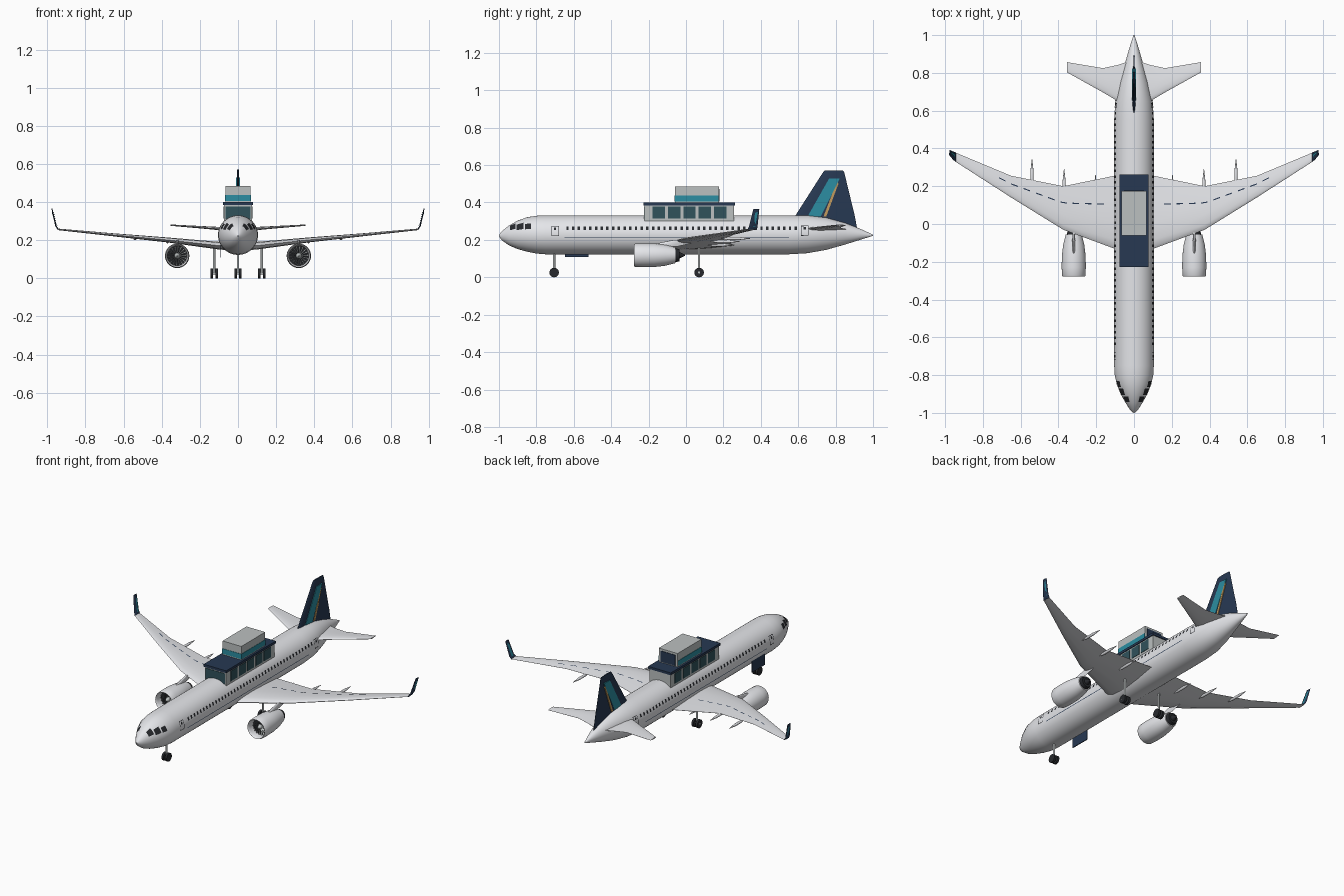
import bpy, bmesh, math
from mathutils import Vector

if "Cube" in bpy.data.objects:
    bpy.data.objects.remove(bpy.data.objects["Cube"])


def mat(name, r, g, b):
    m = bpy.data.materials.new(name)
    m.diffuse_color = (r, g, b, 1)
    m.use_nodes = True
    m.node_tree.nodes["Principled BSDF"].inputs["Base Color"].default_value = m.diffuse_color
    return m


NAVY = mat("navy", .02, .04, .085)
TEAL = mat("teal", .025, .27, .36)
GOLD = mat("gold", .55, .33, .11)
DARK = mat("dark", .02, .022, .026)
GLASS = mat("glass", .03, .085, .105)
WHITE = mat("white", .78, .79, .82)
GREY = mat("stone", .5, .53, .53)


def make(name, verts, faces, m=None, smooth=True):
    bm = bmesh.new()
    vs = [bm.verts.new(v) for v in verts]
    for f in faces:
        bm.faces.new([vs[i] for i in f])
    bmesh.ops.recalc_face_normals(bm, faces=bm.faces)
    me = bpy.data.meshes.new(name)
    bm.to_mesh(me)
    bm.free()
    o = bpy.data.objects.new(name, me)
    bpy.context.collection.objects.link(o)
    if m:
        me.materials.append(m)
    if smooth:
        bpy.ops.object.select_all(action='DESELECT')
        o.select_set(True)
        bpy.context.view_layer.objects.active = o
        bpy.ops.object.shade_smooth_by_angle(angle=math.radians(35))
    return o


def loft(name, rings, m=None, caps=True, smooth=True):
    n = len(rings[0])
    verts = [p for r in rings for p in r]
    faces = [(i*n+j, i*n+(j+1) % n, (i+1)*n+(j+1) % n, (i+1)*n+j)
             for i in range(len(rings)-1) for j in range(n)]
    if caps:
        faces += [tuple(range(n)), tuple(range(len(verts)-n, len(verts)))]
    return make(name, verts, faces, m, smooth)


def box(name, x0, x1, y0, y1, z0, z1, m=None):
    ring = lambda z: [(x0, y0, z), (x1, y0, z), (x1, y1, z), (x0, y1, z)]
    return loft(name, [ring(z0), ring(z1)], m, smooth=False)


def lathe(name, prof, x, z, m=None, n=32, caps=True):
    """Profile of (y, radius) spun about an axis along y."""
    return loft(name, [[(x+r*math.cos(2*math.pi*k/n), y, z+r*math.sin(2*math.pi*k/n))
                        for k in range(n)] for y, r in prof], m, caps)


def rod(name, a, b, r, m=None, n=16):
    a, b = Vector(a), Vector(b)
    q = (b-a).to_track_quat('Z', 'Y')
    ring = [q @ Vector((r*math.cos(2*math.pi*k/n), r*math.sin(2*math.pi*k/n), 0)) for k in range(n)]
    return loft(name, [[a+p for p in ring], [b+p for p in ring]], m)


HALF = [(.03, .4), (.12, .8), (.35, 1), (.65, .68)]


def foil(name, secs, side=1, axis='z', m=None):
    """Sections (x, y_front, y_back, z, thickness) joined into a wing."""
    loop = [(0, 0)] + HALF + [(1, .04), (1, -.04)] + [(u, -h) for u, h in HALF[::-1]]
    rings = []
    for x, y0, y1, z, t in secs:
        rings.append([(side*(x+(h*t/2 if axis == 'x' else 0)), y0+u*(y1-y0),
                       z+(h*t/2 if axis == 'z' else 0)) for u, h in loop])
    return loft(name, rings, m)


# Fuselage: y, half width, half height, centre z
ST = [(-1, .003, .003, .222), (-.985, .02, .024, .222), (-.945, .046, .054, .224),
      (-.9, .071, .076, .227), (-.85, .091, .092, .229), (-.8, .102, .101, .228),
      (-.75, .105, .104, .227), (.55, .105, .104, .227), (.65, .099, .101, .23),
      (.75, .077, .086, .233), (.85, .048, .058, .233), (.93, .025, .03, .23), (1, .003, .003, .225)]


def hull(y, a, off=0.0):
    for s, t in zip(ST, ST[1:]):
        if y <= t[0]:
            break
    f = (y-s[0])/(t[0]-s[0])
    rx, rz, zc = (s[i]+f*(t[i]-s[i]) for i in (1, 2, 3))
    a = math.radians(a)
    return ((rx+off)*math.cos(a), y, zc+(rz+off)*math.sin(a))


loft("fuselage", [[hull(s[0], k*7.5) for k in range(48)] for s in ST], WHITE)


def patch(name, spans, m):
    """Skin panels (y0, y1, angle0, angle1) laid on both sides of the hull."""
    verts, faces = [], []
    for y0, y1, a0, a1 in spans:
        for side in (1, -1):
            b = len(verts)
            for i in range(3):
                for j in range(3):
                    p = hull(y0+(y1-y0)*i/2, a0+(a1-a0)*j/2, .0015)
                    verts.append((side*p[0], p[1], p[2]))
            faces += [(b+i*3+j, b+i*3+j+1, b+i*3+j+4, b+i*3+j+3) for i in (0, 1) for j in (0, 1)]
    return make(name, verts, faces, m)


# Skin details
patch("cockpit_windows", [(-.942, -.912, 28, 62), (-.905, -.87, 20, 47), (-.862, -.83, 18, 38)], DARK)
patch("cabin_windows", [(-.64+.0305*i, -.627+.0305*i, 14, 25) for i in range(41)], DARK)
doors = []
for y in (-.72, .615):
    doors += [(y, y+.003, -3, 26), (y+.037, y+.04, -3, 26), (y, y+.04, 25, 27),
              (y, y+.04, -4, -2), (y+.013, y+.026, 14, 22)]
patch("door_outlines", doors, DARK)
patch("side_stripe", [(-.65, .55, -9.5, -7.5)], NAVY)

# Roof building
box("lower_cabin", -.073, .073, -.222, .256, .29, .388, GREY)
box("lower_roof", -.078, .078, -.228, .262, .385, .4, NAVY)
box("front_glass", -.066, .066, -.225, -.22, .312, .378, GLASS)
for i in range(5):
    y = -.178+.082*i
    box("lower_window", -.0755, .0755, y, y+.066, .315, .378, GLASS)
box("upper_cabin", -.065, .065, -.06, .176, .4, .485, GREY)
box("upper_band", -.067, .067, -.062, .174, .406, .438, TEAL)
box("upper_back_panel", -.05, .05, .17, .179, .405, .472, NAVY)

WING = [(0, -.17, .265, .165, .045), (.105, -.13, .255, .172, .04), (.375, -.03, .2, .202, .026),
        (.65, .14, .255, .228, .016), (.945, .33, .378, .257, .008)]


def wing_at(x):
    for s, t in zip(WING, WING[1:]):
        if x <= t[0]:
            break
    f = (x-s[0])/(t[0]-s[0])
    return [a+f*(b-a) for a, b in zip(s, t)]


for s, tag in ((1, "right"), (-1, "left")):
    # Wings, winglets and tailplane
    foil(tag+"_wing", WING, s, m=WHITE)
    foil(tag+"_winglet", [(.943, .328, .379, .255, .008), (.955, .338, .383, .275, .008),
                          (.976, .36, .392, .365, .005)], s, 'x', NAVY)
    for k in (1, -1):
        dx = .0045*k
        pts = [(.951, .353, .27), (.951, .37, .27), (.973, .384, .35), (.97, .37, .345)]
        make(tag+"_winglet_stripe", [(s*(x+dx), y, z) for x, y, z in pts], [(0, 1, 2, 3)], TEAL)
    foil(tag+"_tailplane", [(.0, .6, .87, .255, .022), (.085, .65, .842, .26, .018),
                            (.165, .697, .825, .266, .014), (.355, .803, .857, .279, .007)], s, m=WHITE)
    # Flap fairings and spoiler dashes
    for x, y1 in ((.204, .26), (.37, .29), (.54, .345)):
        z = wing_at(x)[3]-.01
        lathe(tag+"_flap_fairing", [(y1-.16, .001), (y1-.12, .008), (y1-.06, .008), (y1, .001)],
              s*x, z, WHITE, 12)
    for i in range(9):
        p = []
        for x, d in ((.16+.065*i, 0), (.195+.065*i, 0), (.195+.065*i, .006), (.16+.065*i, .006)):
            w = wing_at(x)
            p.append((s*x, w[1]+.6*(w[2]-w[1])+d, w[3]+w[4]*.39+.0015))
        make(tag+"_wing_dash", p, [(0, 1, 2, 3)], NAVY)
    # Engine
    ex, ez = s*.319, .118
    lathe(tag+"_nacelle", [(-.22, .05), (-.262, .052), (-.275, .056), (-.278, .059), (-.272, .062),
                           (-.23, .064), (-.17, .063), (-.11, .056), (-.055, .042), (-.055, .036),
                           (-.1, .036)], ex, ez, WHITE, caps=False)
    lathe(tag+"_fan_disc", [(-.232, .0515), (-.225, .0515)], ex, ez, DARK)
    lathe(tag+"_spinner", [(-.26, .001), (-.25, .009), (-.23, .016)], ex, ez, GREY, 20)
    for k in range(18):
        a, b = k*math.pi/9, k*math.pi/9+.13
        make(tag+"_fan_blade", [(ex+r*math.cos(t), y, ez+r*math.sin(t)) for r, t, y in
             ((.014, a, -.24), (.014, b, -.235), (.05, b, -.235), (.05, a, -.242))], [(0, 1, 2, 3)], GREY)
    lathe(tag+"_exhaust", [(-.1, .037), (-.055, .037), (-.035, .032), (-.035, .018), (-.005, .003)],
          ex, ez, DARK)
    foil(tag+"_pylon", [(.319, -.19, -.045, .165, .014), (.319, -.15, .03, .182, .016),
                        (.319, -.07, .08, .2, .014)], s, 'x', WHITE)
    # Main landing gear
    rod(tag+"_main_strut", (s*.125, .07, .025), (s*.125, .07, .17), .006, GREY)
    rod(tag+"_main_axle", (s*.105, .07, .026), (s*.145, .07, .026), .006, GREY)
    for x in (.111, .138):
        rod(tag+"_main_wheel", (s*x-.007, .07, .0255), (s*x+.007, .07, .0255), .0255, DARK, 24)
    # Nose wheels
    rod(tag+"_nose_wheel", (s*.005, -.705, .0255), (s*.018, -.705, .0255), .0255, DARK, 24)

rod("nose_strut", (0, -.705, .02), (0, -.705, .14), .006, GREY)
rod("nose_axle", (-.015, -.705, .026), (.015, -.705, .026), .006, GREY)
box("cargo_door", -.093, -.088, -.648, -.52, .108, .182, NAVY)

# Tail fin with stripes
foil("tail_fin", [(0, .555, .915, .26, .018), (0, .585, .902, .33, .017), (0, .735, .845, .565, .011),
                  (0, .745, .838, .572, .008)], 1, 'x', NAVY)


def fin_stripe(name, pts, m):
    loft(name, [[(x, y, z) for y, z in pts] for x in (-.0095, .0095)], m, smooth=False)


fin_stripe("fin_teal_stripe", [(.65, .325), (.72, .325), (.822, .528), (.765, .528)], TEAL)
fin_stripe("fin_gold_stripe", [(.735, .325), (.75, .325), (.815, .5), (.808, .515)], GOLD)
